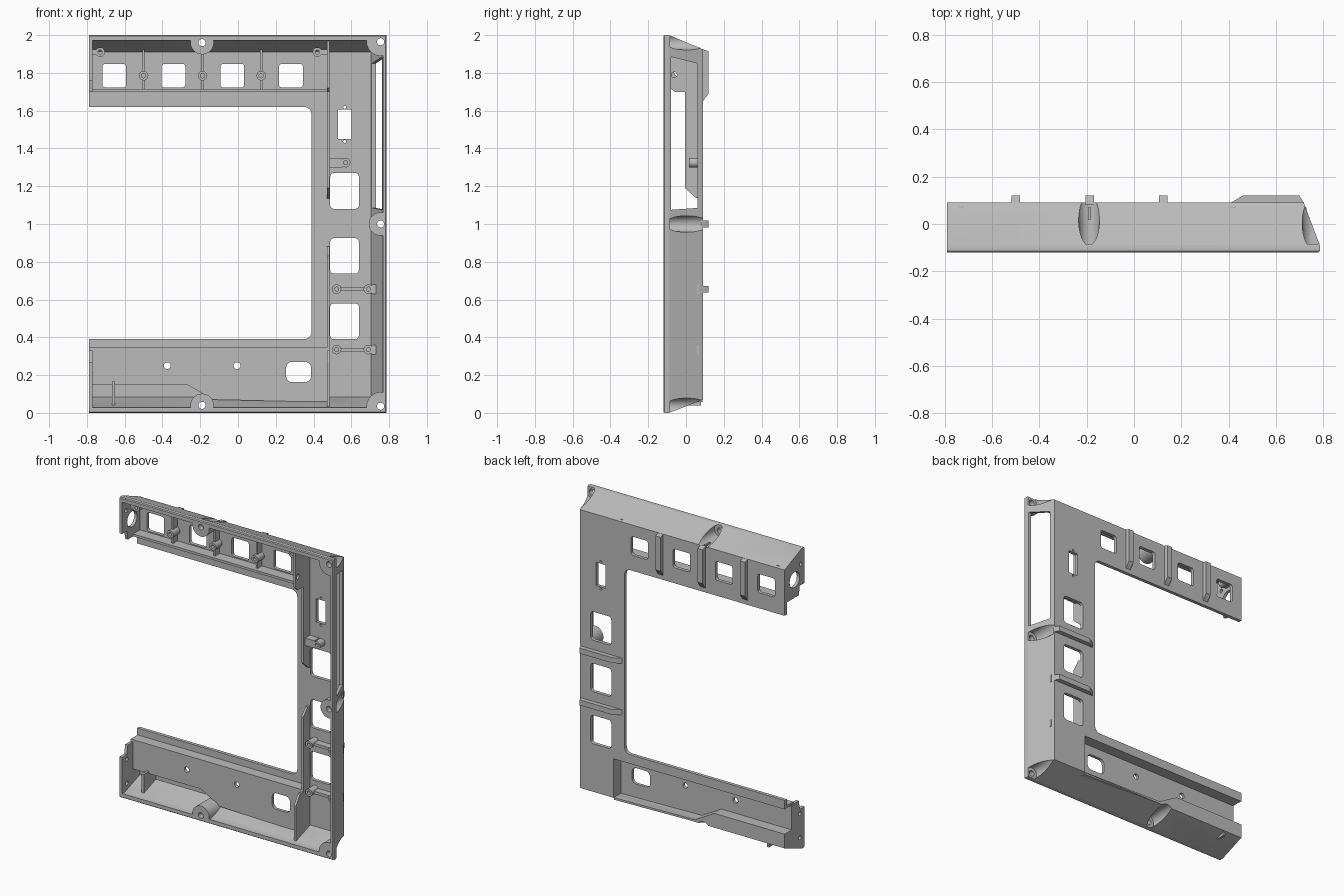
import bpy, bmesh, math

if "Cube" in bpy.data.objects:
    bpy.data.objects.remove(bpy.data.objects["Cube"])

grey = bpy.data.materials.new("mid_grey")
grey.diffuse_color = (0.5, 0.5, 0.5, 1)
grey.use_nodes = True
grey.node_tree.nodes["Principled BSDF"].inputs["Base Color"].default_value = grey.diffuse_color


def finish(name, bm):
    bmesh.ops.recalc_face_normals(bm, faces=bm.faces)
    me = bpy.data.meshes.new(name)
    bm.to_mesh(me)
    bm.free()
    me.materials.append(grey)
    ob = bpy.data.objects.new(name, me)
    bpy.context.collection.objects.link(ob)
    return ob


def loft(name, rings):
    """Closed solid through rings of 3D points."""
    bm = bmesh.new()
    vs = [[bm.verts.new(p) for p in r] for r in rings]
    n = len(vs[0])
    bm.faces.new(vs[0])
    bm.faces.new(vs[-1])
    for a, b in zip(vs, vs[1:]):
        for i in range(n):
            j = (i + 1) % n
            bm.faces.new((a[i], a[j], b[j], b[i]))
    return finish(name, bm)


def prism(name, pts, a, b, axis="y"):
    """Extrude a profile: (x,z) along y, (y,z) along x, (x,y) along z."""
    put = {"y": lambda p, t: (p[0], t, p[1]),
           "x": lambda p, t: (t, p[0], p[1]),
           "z": lambda p, t: (p[0], p[1], t)}[axis]
    return loft(name, [[put(p, t) for p in pts] for t in (a, b)])


def rect(u0, u1, v0, v1, r=0.0):
    if r == 0:
        return [(u0, v0), (u1, v0), (u1, v1), (u0, v1)]
    pts = []
    for cu, cv, s in ((u1 - r, v1 - r, 0), (u0 + r, v1 - r, 90),
                      (u0 + r, v0 + r, 180), (u1 - r, v0 + r, 270)):
        for k in range(5):
            t = math.radians(s + k * 22.5)
            pts.append((cu + r * math.cos(t), cv + r * math.sin(t)))
    return pts


def circle(u, v, r, n=24):
    return [(u + r * math.cos(2 * math.pi * k / n),
             v + r * math.sin(2 * math.pi * k / n)) for k in range(n)]


def cone(name, x, z, r0, r1, y0, y1):
    return loft(name, [[(p[0], y, p[1]) for p in circle(x, z, r, 32)]
                       for r, y in ((r0, y0), (r1, y1))])


def cut(ob, *tools):
    for t in tools:
        m = ob.modifiers.new("cut", "BOOLEAN")
        m.operation, m.solver, m.object = "DIFFERENCE", "EXACT", t
        bpy.context.view_layer.objects.active = ob
        bpy.ops.object.modifier_apply(modifier=m.name)
        bpy.data.objects.remove(t)


def box(name, x0, x1, y0, y1, z0, z1):
    return prism(name, rect(x0, x1, z0, z1), y0, y1)


F, B, P, L = -0.12, 0.09, 0.067, -0.79   # rim, back, plate inside, left end
screws = [(-0.19, 1.96, 0.062), (-0.19, 0.04, 0.062), (0.755, 1.0, 0.062),
          (0.755, 1.965, 0.075), (0.755, 0.035, 0.075)]

# Sloped outer shell, hollowed around the screw bosses
def ring(y, x0, x1, z0, z1):
    return [(p[0], y, p[1]) for p in rect(x0, x1, z0, z1)]

frame = loft("frame_shell", [ring(F, L, 0.78, 0.005, 1.995), ring(F + 0.006, L, 0.786, 0, 2),
                             ring(-0.09, L, 0.786, 0, 2), ring(B, L, 0.718, 0.07, 1.925)])
cavity = loft("cavity", [ring(-0.2, L + 0.02, 0.768, 0.028, 1.972),
                         ring(-0.09, L + 0.02, 0.766, 0.03, 1.97),
                         ring(P, L + 0.02, 0.705, 0.085, 1.91)])
cut(cavity, *[cone("boss", x, z, r, r, -0.3, 0.2) for x, z, r in screws])
cut(frame, cavity)

# Central opening, and end walls trimmed back to the flange
cut(frame, prism("opening", rect(-1.5, 0.39, 0.39, 1.62, 0.04), -1, 1))
for zs in ((0.27, 0.33), (1.76, 1.70)):
    zi = 1.0
    cut(frame, prism("trim", [(-1, zs[0]), (-0.07, zs[0]), (-0.06, zs[1]),
                              (P, zs[1]), (P, zi), (-1, zi)], -1, 0.3, "x"))

# Scooped grooves and screw holes
for x, z, r in screws:
    cut(frame, cone("groove", x, z, 0.04, 0.052, -0.085, 0.2),
        cone("hole", x, z, 0.019, 0.019, -0.3, 0.2))

# Windows in the back plate
for x in (-0.655, -0.342, -0.03, 0.28):
    cut(frame, prism("w", rect(x - 0.063, x + 0.063, 1.723, 1.848, 0.015), 0, 0.3))
for z0, z1 in ((0.39, 0.58), (0.737, 0.925), (1.08, 1.27)):
    cut(frame, prism("w", rect(0.488, 0.64, z0, z1, 0.02), 0, 0.3))
cut(frame, box("slot", 0.53, 0.6, 0, 0.3, 1.45, 1.605),
    prism("pin", circle(0.565, 1.618, 0.008), 0, 0.3),
    prism("pin", circle(0.565, 1.437, 0.008), 0, 0.3))

# Side window and end wall holes
cut(frame, prism("side_window", [(-0.08, 1.075), (0.06, 1.085), (0.06, 1.85),
                                 (-0.08, 1.885)], 0.69, 1, "x"),
    prism("cable_hole", circle(-0.015, 1.82, 0.052), -1, -0.7, "x"),
    prism("end_hole", circle(-0.08, 1.90, 0.013), -1, -0.7, "x"),
    prism("end_hole", circle(-0.07, 0.08, 0.013), -1, -0.7, "x"),
    prism("end_hole", circle(-0.07, 0.24, 0.013), -1, -0.7, "x"))

# Rear channel in the lower arm
step = [(L, 0.165), (-0.27, 0.165), (-0.13, 0.085), (0.47, 0.072)]
cut(frame, prism("channel", [(-1, 0.165)] + step[1:] + [(0.47, 0.33), (-1, 0.33)], 0.015, 0.3))
panel = prism("channel_panel", step + [(0.47, 0.33), (L + 0.002, 0.33)], -0.005, 0.015)
cut(panel, prism("w", rect(0.255, 0.387, 0.163, 0.27, 0.03), -1, 1),
    prism("h", circle(-0.375, 0.25, 0.018), -1, 1),
    prism("h", circle(-0.005, 0.25, 0.018), -1, 1))
prism("channel_floor", step + [(x, z - 0.015) for x, z in step[::-1]], -0.005, 0.088)
box("channel_ledge", L + 0.002, 0.485, -0.005, 0.088, 0.33, 0.345)
box("channel_end", 0.47, 0.485, -0.005, 0.088, 0.072, 0.345)
box("lower_rib", -0.668, -0.652, -0.06, 0.08, 0.04, 0.165)

# Inner walls beside the flange
box("upper_inner_wall", L + 0.002, 0.485, -0.005, 0.07, 1.70, 1.716)
prism("column_wall_upper", [(0.07, 1.135), (0.05, 1.14), (-0.005, 1.19),
                            (-0.005, 1.72), (0.07, 1.72)], 0.47, 0.485, "x")
prism("column_wall_lower", [(0.07, 0.88), (0.04, 0.88), (-0.005, 0.83),
                            (-0.005, 0.3), (0.07, 0.3)], 0.47, 0.485, "x")
upper = prism("upper_cross_wall", [(0.07, 1.70), (-0.06, 1.70), (-0.085, 1.72),
                                   (-0.085, 1.975), (0.07, 1.915)], 0.47, 0.485, "x")
cut(upper, prism("h", circle(-0.063, 1.79, 0.015), 0.4, 0.6, "x"))
prism("lower_cross_wall", [(0.07, 0.33), (-0.04, 0.33), (-0.08, 0.27),
                           (-0.08, 0.025), (0.07, 0.085)], 0.47, 0.485, "x")


def post(x, z, y0, r=0.025):
    cut(prism("screw_post", circle(x, z, r), y0, 0.075),
        prism("h", circle(x, z, 0.011), -1, 0.06))


# Upper arm posts, ribs and outer ridges
ridge = [(0.08, 1.645), (B, 1.65), (0.12, 1.69), (0.12, 1.915), (B, 1.924), (0.08, 1.924)]
for x in (-0.5, -0.188, 0.123):
    post(x, 1.785, 0.0)
    for z0, z1 in ((1.71, 1.765), (1.805, 1.925)):
        box("upper_rib", x - 0.006, x + 0.006, 0.02, 0.07, z0, z1)
    prism("upper_ridge", ridge, x - 0.018, x + 0.018, "x")
for x, wall in ((-0.73, L + 0.005), (0.42, 0.475)):
    post(x, 1.91, -0.03)
    box("post_arm", min(x + 0.02, wall), max(x - 0.02, wall), -0.03, 0.07, 1.895, 1.925)

# Column posts, webs and outer ridges
for z in (0.655, 0.335):
    for x in (0.522, 0.69):
        post(x, z, 0.0)
    box("post_web", 0.545, 0.667, 0.02, 0.07, z - 0.009, z + 0.009)
    box("post_arm", 0.708, 0.73, 0.0, 0.07, z - 0.025, z + 0.025)
post(0.57, 1.325, 0.015)
box("post_arm", 0.48, 0.552, 0.015, 0.07, 1.3, 1.35)
for z in (0.655, 1.0):
    prism("column_ridge", [(0.40, 0.08), (0.41, B), (0.46, 0.12), (0.70, 0.12),
                           (0.717, B), (0.717, 0.08)], z - 0.018, z + 0.018, "z")

# Smooth the curved surfaces, keep edges crisp
bpy.ops.object.select_all(action="SELECT")
bpy.ops.object.shade_smooth_by_angle(angle=math.radians(30))
